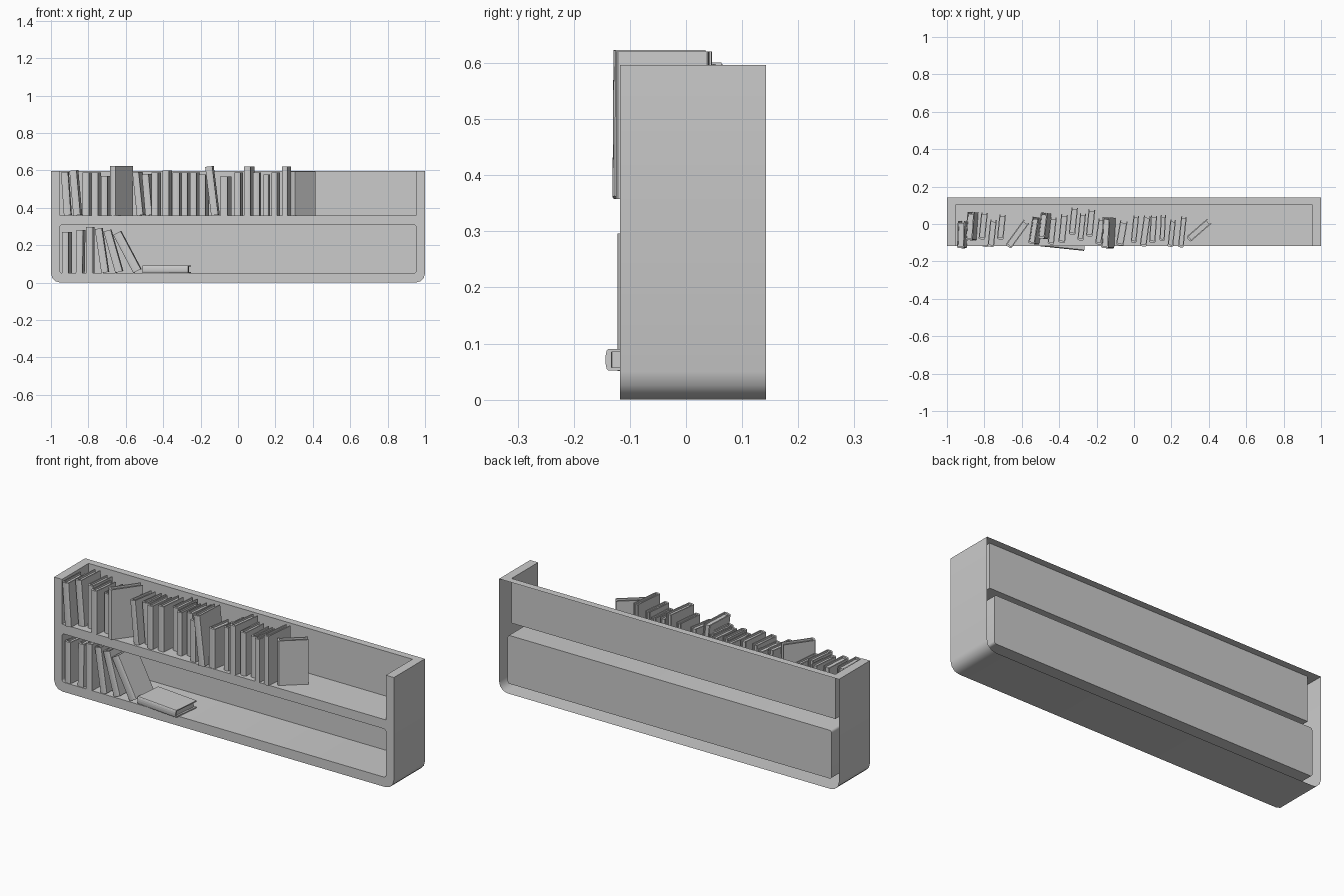
import bpy, bmesh
from math import sin, cos, pi, radians
from mathutils import Matrix

if "Cube" in bpy.data.objects:
    bpy.data.objects.remove(bpy.data.objects["Cube"])

FRONT, BACK, INNER_UP, INNER_LOW = -0.118, 0.143, 0.105, 0.138
TOP, FLOOR_UP, FLOOR_LOW, CEIL_LOW, SIDE = 0.596, 0.358, 0.051, 0.308, 0.953


def arc(cx, cz, r, a0, n=3):
    """Quarter circle, counter-clockwise from a0 degrees."""
    return [(cx + r * cos(radians(a0 + 90 * i / n)), cz + r * sin(radians(a0 + 90 * i / n)))
            for i in range(n + 1)]


def finish(name, bm):
    bmesh.ops.recalc_face_normals(bm, faces=bm.faces)
    me = bpy.data.meshes.new(name)
    bm.to_mesh(me)
    bm.free()
    ob = bpy.data.objects.new(name, me)
    bpy.context.collection.objects.link(ob)
    return ob


def sweep(bm, pts, y0, y1, closed=False):
    """Wall strip that follows an xz path from depth y0 to y1."""
    a = [bm.verts.new((x, y0, z)) for x, z in pts]
    b = [bm.verts.new((x, y1, z)) for x, z in pts]
    for i in range(len(pts) if closed else len(pts) - 1):
        j = (i + 1) % len(pts)
        bm.faces.new((a[i], a[j], b[j], b[i]))
    return b


def make_shelf():
    bm = bmesh.new()
    r, s, k = 0.05, 0.012, SIDE
    outer = [(-1, TOP)] + arc(-1 + r, r, r, 180) + arc(1 - r, r, r, 270) + [(1, TOP)]
    upper = [(-k, TOP), (-k, FLOOR_UP), (k, FLOOR_UP), (k, TOP)]
    lower = (arc(-k + s, FLOOR_LOW + s, s, 180) + arc(k - s, FLOOR_LOW + s, s, 270)
             + arc(k - s, CEIL_LOW - s, s, 0) + arc(-k + s, CEIL_LOW - s, s, 90))
    # front face with upper notch and lower opening
    edges = []
    for loop in (outer + upper[::-1], lower):
        vs = [bm.verts.new((x, FRONT, z)) for x, z in loop]
        edges += [bm.edges.new((vs[i - 1], vs[i])) for i in range(len(vs))]
    bmesh.ops.triangle_fill(bm, use_beauty=True, use_dissolve=False, edges=edges, normal=(0, -1, 0))
    # outer skin (the back is left open)
    sweep(bm, outer, FRONT, BACK)
    # compartments
    bm.faces.new(sweep(bm, upper, FRONT, INNER_UP))
    bm.faces.new(sweep(bm, lower, FRONT, INNER_LOW, True))
    # top rim
    rim = [(-1, FRONT), (-1, BACK), (1, BACK), (1, FRONT),
           (k, FRONT), (k, INNER_UP), (-k, INNER_UP), (-k, FRONT)]
    bm.faces.new([bm.verts.new((x, y, TOP)) for x, y in rim])
    bmesh.ops.remove_doubles(bm, verts=bm.verts, dist=1e-5)
    ob = finish("shelf", bm)
    bpy.context.view_layer.objects.active = ob
    ob.select_set(True)
    bpy.ops.object.shade_smooth_by_angle(angle=radians(35))
    ob.select_set(False)


def make_book(name, matrix, h, t):
    """Hardback: spine towards -y, standing on z = 0, with inset pages."""
    bm = bmesh.new()
    d, c, w = h * 0.63, 0.006, t / 2
    spine = [(-w * cos(pi * i / 6), 0.005 - 0.005 * sin(pi * i / 6)) for i in range(7)]
    cover = ([(-w, d)] + spine + [(w, d), (w - c, d), (w - c, 0.011),
                                  (-w + c, 0.011), (-w + c, d)])
    pages = [(-w + c, 0.011), (w - c, 0.011), (w - c, d - 0.01), (-w + c, d - 0.01)]
    for prof, z0, z1 in ((cover, 0, h), (pages, 0.01, h - 0.01)):
        f = bm.faces.new([bm.verts.new((x, y, z0)) for x, y in prof])
        ext = bmesh.ops.extrude_face_region(bm, geom=[f], use_keep_orig=True)
        bmesh.ops.translate(bm, vec=(0, 0, z1 - z0),
                            verts=[v for v in ext["geom"] if isinstance(v, bmesh.types.BMVert)])
    finish(name, bm).matrix_world = matrix


def stand(name, floor, x, y, h, t, yaw=6, lean=0):
    """x, y: spine foot; yaw turns the back to +x, lean tips the top to -x."""
    a = radians(lean)
    m = (Matrix.Translation((x, y, floor + abs(sin(a)) * t / 2))
         @ Matrix.Rotation(-radians(yaw), 4, 'Z') @ Matrix.Rotation(-a, 4, 'Y'))
    make_book(name, m, h, t)


make_shelf()

# upper row: x, spine y, height, thickness, (yaw, lean)
upper_books = [
    (-.912, -.13, .23, .038, 2, 4), (-.862, -.088, .24, .038, 4, 5), (-.814, -.083, .23, .035),
    (-.766, -.122, .23, .035), (-.716, -.083, .212, .035), (-.673, -.122, .265, .036, 36),
    (-.525, -.11, .23, .034, 9, 6), (-.478, -.08, .22, .036, 7, 5), (-.445, -.109, .23, .034),
    (-.387, -.1, .24, .036), (-.332, -.057, .23, .035), (-.287, -.088, .23, .032),
    (-.24, -.067, .23, .036), (-.192, -.109, .22, .033, 8), (-.125, -.131, .262, .038, 3, 7),
    (-.077, -.115, .21, .04, 10), (-.003, -.1, .23, .03), (.048, -.12, .262, .036, 8),
    (.097, -.1, .23, .034, 4), (.15, -.09, .22, .028, 3), (.194, -.122, .23, .03, 6),
    (.25, -.125, .262, .03, 6), (.29, -.083, .237, .035, 49),
]
for i, b in enumerate(upper_books):
    stand(f"upper_book_{i + 1:02d}", FLOOR_UP, *b)

# lower row
lower_books = [
    (-.925, -.115, .219, .036, 8), (-.85, -.115, .229, .036, 5, -1), (-.795, -.122, .245, .038, 3),
    (-.712, -.117, .237, .038, 2, 8.5), (-.637, -.114, .23, .04, 2, 16),
    (-.54, -.117, .23, .045, 2, 28),
]
for i, b in enumerate(lower_books):
    stand(f"lower_book_{i + 1:02d}", FLOOR_LOW, *b)

# book lying flat, spine to the front
flat = (Matrix.Translation((-.51, -.118, FLOOR_LOW + .02))
        @ Matrix.Rotation(-radians(6), 4, 'Z') @ Matrix.Rotation(pi / 2, 4, 'Y'))
make_book("flat_book", flat, .245, .039)
